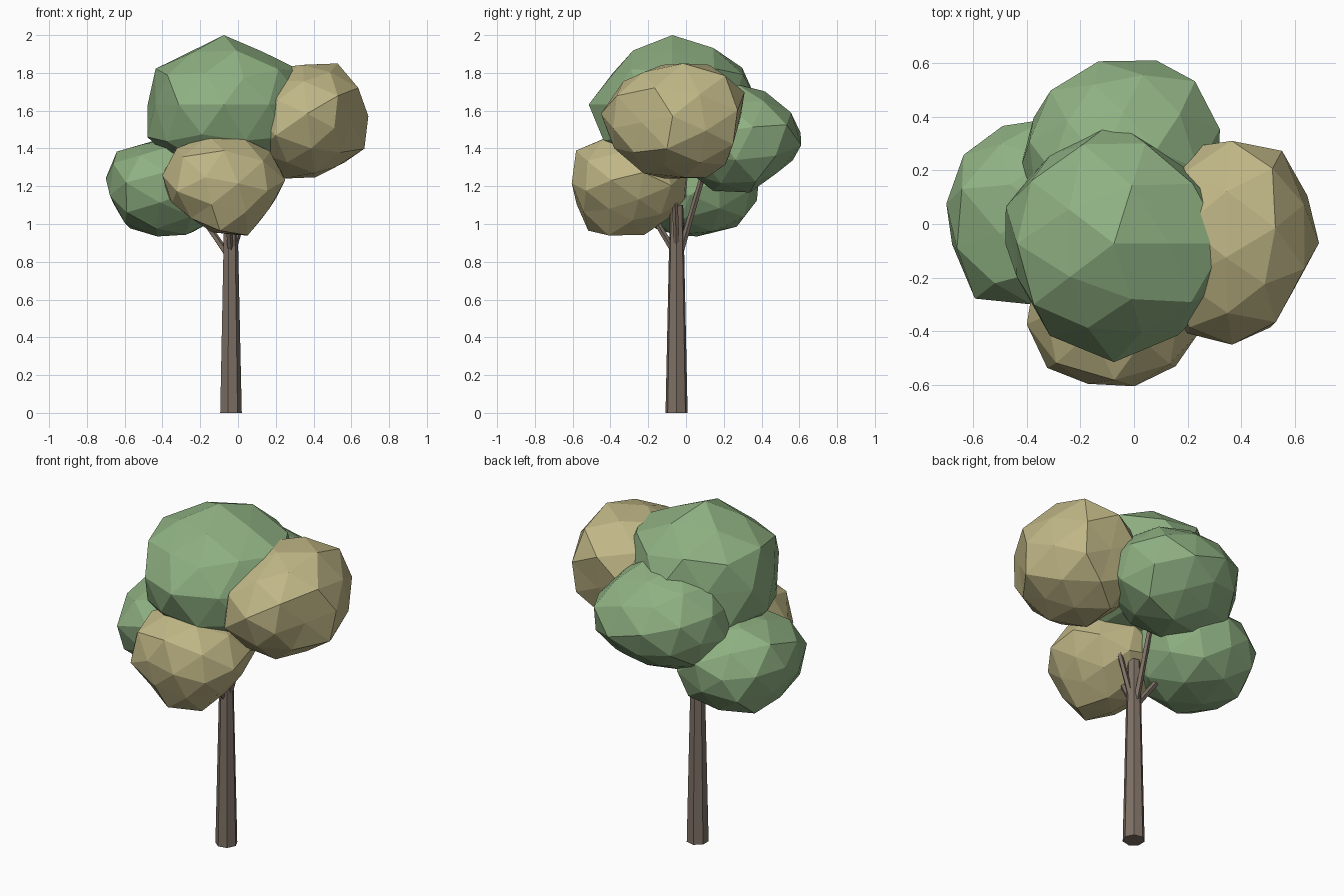
import bpy, bmesh, math, random
from mathutils import Vector, Euler

if "Cube" in bpy.data.objects:
    bpy.data.objects.remove(bpy.data.objects["Cube"])


def material(name, rgb):
    m = bpy.data.materials.new(name)
    m.diffuse_color = (*rgb, 1)
    m.use_nodes = True
    m.node_tree.nodes["Principled BSDF"].inputs["Base Color"].default_value = m.diffuse_color
    return m


GREEN = material("leaf green", (0.275, 0.44, 0.225))
TAN = material("leaf tan", (0.53, 0.475, 0.24))
BARK = material("bark brown", (0.21, 0.165, 0.13))


def finish(bm, name, mat):
    bmesh.ops.recalc_face_normals(bm, faces=bm.faces)
    me = bpy.data.meshes.new(name)
    bm.to_mesh(me)
    bm.free()
    me.materials.append(mat)
    ob = bpy.data.objects.new(name, me)
    bpy.context.collection.objects.link(ob)


def limb(name, start, end, r0, r1, sides):
    """Tapered prism between two points."""
    a, b = Vector(start), Vector(end)
    q = Vector((0, 0, 1)).rotation_difference(b - a)
    bm = bmesh.new()
    rings = []
    for p, r in ((a, r0), (b, r1)):
        rings.append([bm.verts.new(p + q @ Vector((
            r * math.cos(math.tau * i / sides),
            r * math.sin(math.tau * i / sides), 0))) for i in range(sides)])
    for i in range(sides):
        j = (i + 1) % sides
        bm.faces.new((rings[0][i], rings[0][j], rings[1][j], rings[1][i]))
    bm.faces.new(rings[0][::-1])
    bm.faces.new(rings[1])
    finish(bm, name, BARK)


def reach(u, v, line):
    """Distance along direction (u, v) to an outline, or None if it is missed."""
    for (ax, ay), (bx, by) in zip(line, line[1:]):
        ex, ey = bx - ax, by - ay
        det = u * ey - v * ex
        if abs(det) < 1e-9:
            continue
        t = (ax * ey - ay * ex) / det
        s = (ax * v - ay * u) / det
        if t > 0 and -0.001 <= s <= 1.001:
            return t
    return None


def clump(name, mat, lo, hi, seed, turn, outlines):
    """Faceted leaf ball in a box, bent towards outlines seen along the axes."""
    rng = random.Random(seed)
    lo, hi = Vector(lo), Vector(hi)
    c, r = (lo + hi) / 2, (hi - lo) / 2
    rot = Euler(turn).to_matrix()
    # outlines in unit-ball coordinates
    lines = [(i, j, [((p - c[i]) / r[i], (q - c[j]) / r[j]) for p, q in pts])
             for i, j, pts in outlines]
    bm = bmesh.new()
    bmesh.ops.create_icosphere(bm, subdivisions=2, radius=1)
    for v in bm.verts:
        d = (rot @ v.co).normalized()
        total, weight, cap = 0.12, 0.12, 9
        for i, j, line in lines:
            f = math.hypot(d[i], d[j])
            if f < 0.2:
                continue
            t = reach(d[i] / f, d[j] / f, line)
            if t:
                w = f ** 10
                total, weight = total + w * t, weight + w
                cap = min(cap, t / f)
        v.co = d * min(total / weight * rng.uniform(0.97, 1.04), cap)
    for k in range(3):
        cs = [v.co[k] for v in bm.verts]
        low, span = min(cs), max(cs) - min(cs)
        for v in bm.verts:
            v.co[k] = lo[k] + (v.co[k] - low) / span * (hi[k] - lo[k])
    finish(bm, name, mat)


# trunk
limb("trunk", (-0.04, -0.05, 0), (-0.04, -0.05, 1.1), 0.06, 0.036, 7)

# branches reaching into the leaf clumps
for name, start, end in (
    ("left_branch", (-0.05, -0.05, 0.83), (-0.27, 0.0, 1.15)),
    ("back_branch", (-0.04, -0.03, 0.85), (-0.04, 0.13, 1.40)),
    ("front_branch", (-0.04, -0.06, 0.85), (-0.06, -0.23, 1.13)),
    ("right_branch", (-0.03, -0.05, 0.85), (0.07, -0.06, 1.18)),
):
    limb(name, start, end, 0.018, 0.014, 5)

# leaf clumps: box, seed, turn, then outlines (axis, axis, points)
X, Y, Z = 0, 1, 2
clump("top_leaves", GREEN, (-0.48, -0.515, 1.26), (0.36, 0.385, 2.0), 3, (0, 0, 0), (
    (X, Z, [(-.42, 1.38), (-.48, 1.61), (-.43, 1.80), (-.04, 2.0), (.30, 1.81)]),
    (Y, Z, [(-.44, 1.5), (-.515, 1.6), (-.28, 1.91), (-.05, 2.0), (.18, 1.91),
            (.335, 1.79), (.38, 1.71)]),
    (X, Y, [(.21, -.38), (-.04, -.51), (-.27, -.425), (-.48, -.04), (-.395, .185),
            (-.145, .345), (-.04, .385), (.10, .29), (.30, .115)])))
clump("right_leaves", TAN, (0.03, -0.45, 1.24), (0.69, 0.31, 1.85), 5, (0.5, 0.3, 0.2), (
    (X, Z, [(.25, 1.81), (.51, 1.845), (.62, 1.73), (.69, 1.57), (.64, 1.40),
            (.295, 1.24), (.20, 1.28)]),
    (Y, Z, [(.03, 1.24), (-.19, 1.28), (-.36, 1.415), (-.45, 1.56), (-.38, 1.715),
            (-.10, 1.84), (.17, 1.84), (.29, 1.675), (.18, 1.295), (.03, 1.24)]),
    (X, Y, [(.13, .29), (.32, .31), (.50, .29), (.60, .147), (.69, -.035),
            (.50, -.37), (.30, -.45), (.165, -.385)])))
clump("back_leaves", GREEN, (-0.42, -0.06, 1.167), (0.32, 0.61, 1.75), 8, (0.3, 0.2, 0.9), (
    (Y, Z, [(.325, 1.73), (.41, 1.695), (.56, 1.57), (.60, 1.47), (.56, 1.37),
            (.37, 1.205), (.23, 1.167), (.07, 1.22)]),
    (X, Y, [(-.42, .22), (-.347, .44), (-.21, .56), (-.007, .61), (.20, .57),
            (.295, .42), (.317, .305)])))
clump("left_leaves", GREEN, (-0.70, -0.30, 0.934), (-0.05, 0.39, 1.46), 11, (0.4, 0.6, 0.1), (
    (X, Z, [(-.415, 1.45), (-.695, 1.363), (-.695, 1.205), (-.58, .934), (-.177, .94)]),
    (Y, Z, [(.385, 1.205), (.346, 1.045), (.22, .966), (.03, .934), (-.167, .944)]),
    (X, Y, [(-.40, -.297), (-.575, -.297), (-.683, -.16), (-.70, .035), (-.675, .22),
            (-.556, .33), (-.358, .39)])))
clump("front_leaves", TAN, (-0.40, -0.605, 0.94), (0.25, 0.01, 1.47), 14, (0.5, 0.1, 0.5), (
    (X, Z, [(.034, .95), (-.12, .98), (-.32, 1.11), (-.40, 1.23), (-.347, 1.38),
            (-.257, 1.464), (.024, 1.47), (.204, 1.37), (.25, 1.225), (.034, .95)]),
    (Y, Z, [(-.47, 1.464), (-.606, 1.38), (-.57, 1.146), (-.495, .99), (-.31, .94),
            (-.167, .987), (0, 1.146)]),
    (X, Y, [(-.40, -.28), (-.40, -.50), (-.07, -.603), (.086, -.554), (.20, -.47),
            (.22, -.42)])))
